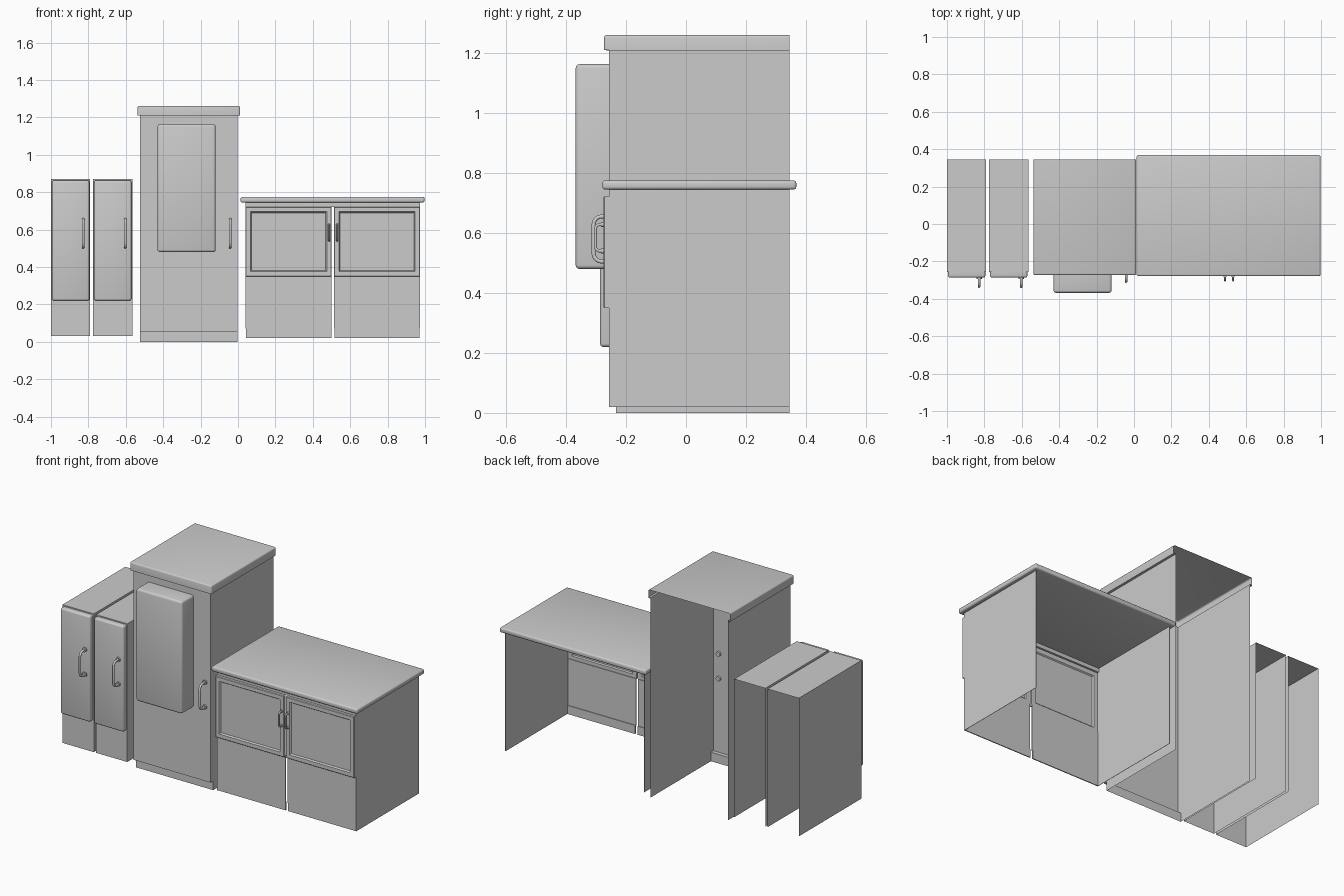
import bpy, bmesh, math
from mathutils import Vector

if "Cube" in bpy.data.objects:
    bpy.data.objects.remove(bpy.data.objects["Cube"])

BACK, FRONT = 0.345, -0.257


def finish(name, bm, smooth=False):
    bmesh.ops.recalc_face_normals(bm, faces=bm.faces[:])
    me = bpy.data.meshes.new(name)
    bm.to_mesh(me)
    bm.free()
    ob = bpy.data.objects.new(name, me)
    bpy.context.collection.objects.link(ob)
    if smooth:
        select(ob)
        bpy.ops.object.shade_smooth_by_angle(angle=math.radians(35))
    return ob


def select(ob):
    bpy.ops.object.select_all(action='DESELECT')
    ob.select_set(True)
    bpy.context.view_layer.objects.active = ob


DIRS = {'-x': (-1, 0, 0), '+x': (1, 0, 0), '-y': (0, -1, 0), '+y': (0, 1, 0),
        '-z': (0, 0, -1), '+z': (0, 0, 1)}


def box(name, x, y, z, remove=(), bevel=0.0, segs=3):
    """Box from ranges; 'remove' lists open sides, other edges may be rounded."""
    bm = bmesh.new()
    bmesh.ops.create_cube(bm, size=1)
    for v in bm.verts:
        v.co = Vector([r[0] if c < 0 else r[1] for c, r in zip(v.co, (x, y, z))])
    bm.normal_update()
    gone = [f for f in bm.faces if any(f.normal.dot(DIRS[d]) > 0.9 for d in remove)]
    bmesh.ops.delete(bm, geom=gone, context='FACES')
    if bevel:
        edges = [e for e in bm.edges if len(e.link_faces) == 2]
        bmesh.ops.bevel(bm, geom=edges, offset=bevel, segments=segs, profile=0.5,
                        affect='EDGES', clamp_overlap=True)
    return finish(name, bm, bevel > 0)


def frame(name, x, z, border, y_front, y_back, lip):
    """Rectangular door: raised border, sloped lip and a recessed centre panel."""
    bm = bmesh.new()

    def ring(inset, y):
        a, b, c, d = x[0] + inset, x[1] - inset, z[0] + inset, z[1] - inset
        return [bm.verts.new(p) for p in ((a, y, c), (b, y, c), (b, y, d), (a, y, d))]
    mid = (y_front + y_back) / 2
    rings = [ring(border + lip, mid + 0.003), ring(border, y_back), ring(0, y_back),
             ring(0, y_front + 0.003), ring(0.003, y_front), ring(border, y_front),
             ring(border + lip, mid)]
    for r, s in zip(rings, rings[1:]):
        for i in range(4):
            j = (i + 1) % 4
            bm.faces.new((r[i], r[j], s[j], s[i]))
    bm.faces.new(rings[0])
    bm.faces.new(rings[-1])
    return finish(name, bm)


def handle(name, x, z0, z1, y0, reach, r, base_r, inner=0.0):
    """Bow handle: bent tube with round feet; 'inner' continues the screws inside."""
    y1 = y0 - reach + r
    c = reach * 0.45
    pts = [(y0, z0)]
    for cz, s in ((z0, 1), (z1, -1)):
        arc = []
        for i in range(6):
            a = math.pi / 2 * i / 5
            arc.append((y1 + c - c * math.sin(a), cz + s * c * (1 - math.cos(a))))
        pts += arc if s > 0 else arc[::-1]
    pts.append((y0, z1))
    cu = bpy.data.curves.new(name, 'CURVE')
    cu.dimensions = '3D'
    cu.bevel_depth = r
    cu.bevel_resolution = 3
    cu.use_fill_caps = True
    sp = cu.splines.new('POLY')
    sp.points.add(len(pts) - 1)
    for p, (y, z) in zip(sp.points, pts):
        p.co = (x, y, z, 1)
    ob = bpy.data.objects.new(name, cu)
    bpy.context.collection.objects.link(ob)
    select(ob)
    bpy.ops.object.convert(target='MESH')
    bpy.ops.object.shade_smooth_by_angle(angle=math.radians(40))
    for i, z in enumerate((z0, z1)):
        bpy.ops.mesh.primitive_cylinder_add(vertices=20, radius=base_r, depth=0.008 + inner,
                                            location=(x, y0 - 0.004 + inner / 2, z),
                                            rotation=(math.pi / 2, 0, 0))
        foot = bpy.context.object
        foot.name = f"{name}_foot_{i + 1}"
        bpy.ops.object.shade_smooth_by_angle(angle=math.radians(35))


# Two narrow cabinets, open at back and bottom
for n, x0 in (("left", -1.0), ("middle", -0.775)):
    x1 = x0 + 0.21
    box(f"{n}_narrow_body", (x0, x1), (FRONT, BACK), (0.03, 0.87), ('+y', '-z'))
    box(f"{n}_narrow_door", (x0 + 0.005, x1 - 0.005), (-0.287, FRONT), (0.22, 0.863),
        ('+y',), 0.011)
    handle(f"{n}_narrow_handle", x0 + 0.172, 0.505, 0.655, -0.287, 0.055, 0.007, 0.014)

# Tall cabinet shell with notched toe space
bm = bmesh.new()
prof = [(BACK, 1.215), (FRONT, 1.215), (FRONT, 0.055), (-0.233, 0.055),
        (-0.233, 0.0), (BACK, 0.0)]
L, R = [[bm.verts.new((x, y, z)) for y, z in prof] for x in (-0.523, -0.004)]
bm.faces.new(L)
bm.faces.new(R[::-1])
for i in range(1, 4):
    bm.faces.new((L[i], R[i], R[i + 1], L[i + 1]))
finish("tall_body", bm)

# Tall cabinet cap, hollow, with underside lips
TX = (-0.537, 0.012)
box("tall_cap", TX, (-0.273, BACK), (1.21, 1.26), ('+y', '-z'), 0.008)
box("tall_cap_front_lip", (TX[0] + 0.006, TX[1] - 0.006), (-0.267, FRONT), (1.209, 1.214))
for n, x in (("left", (TX[0] + 0.001, -0.523)), ("right", (-0.004, TX[1] - 0.001))):
    box(f"tall_cap_{n}_lip", x, (FRONT, BACK), (1.209, 1.214))

# Raised panel and handle on the tall front
box("tall_raised_panel", (-0.43, -0.12), (-0.368, FRONT), (0.48, 1.163), ('+y',), 0.013)
handle("tall_handle", -0.042, 0.505, 0.655, FRONT, 0.058, 0.007, 0.014, inner=0.012)

# Wide cabinet: sides, top rail, plinth, counter
X0, X1, SPLIT = 0.04, 0.973, (0.501, 0.514)
for n, x in (("left", X0), ("right", X1)):
    box(f"wide_{n}_side", (x - 0.001, x + 0.001), (FRONT, BACK), (0.02, 0.745))
box("wide_top_rail", (X0, X1), (FRONT, FRONT + 0.012), (0.722, 0.747))
box("wide_counter", (0.014, 0.997), (-0.279, 0.368), (0.745, 0.775), (), 0.009)

# Two mirrored front modules: lower panel, plinth, framed door, handle
for n, x, hx in (("left", (X0, SPLIT[0]), 0.487), ("right", (SPLIT[1], X1), 0.53)):
    box(f"wide_{n}_lower_panel", x, (FRONT, FRONT + 0.004), (0.07, 0.355))
    box(f"wide_{n}_plinth", (x[0] + 0.002, x[1] - 0.002), (FRONT + 0.002, FRONT + 0.008),
        (0.02, 0.072))
    frame(f"wide_{n}_door", x, (0.35, 0.722), 0.026, -0.275, FRONT, 0.006)
    handle(f"wide_{n}_handle", hx, 0.54, 0.628, -0.275, 0.032, 0.005, 0.008, inner=0.02)
